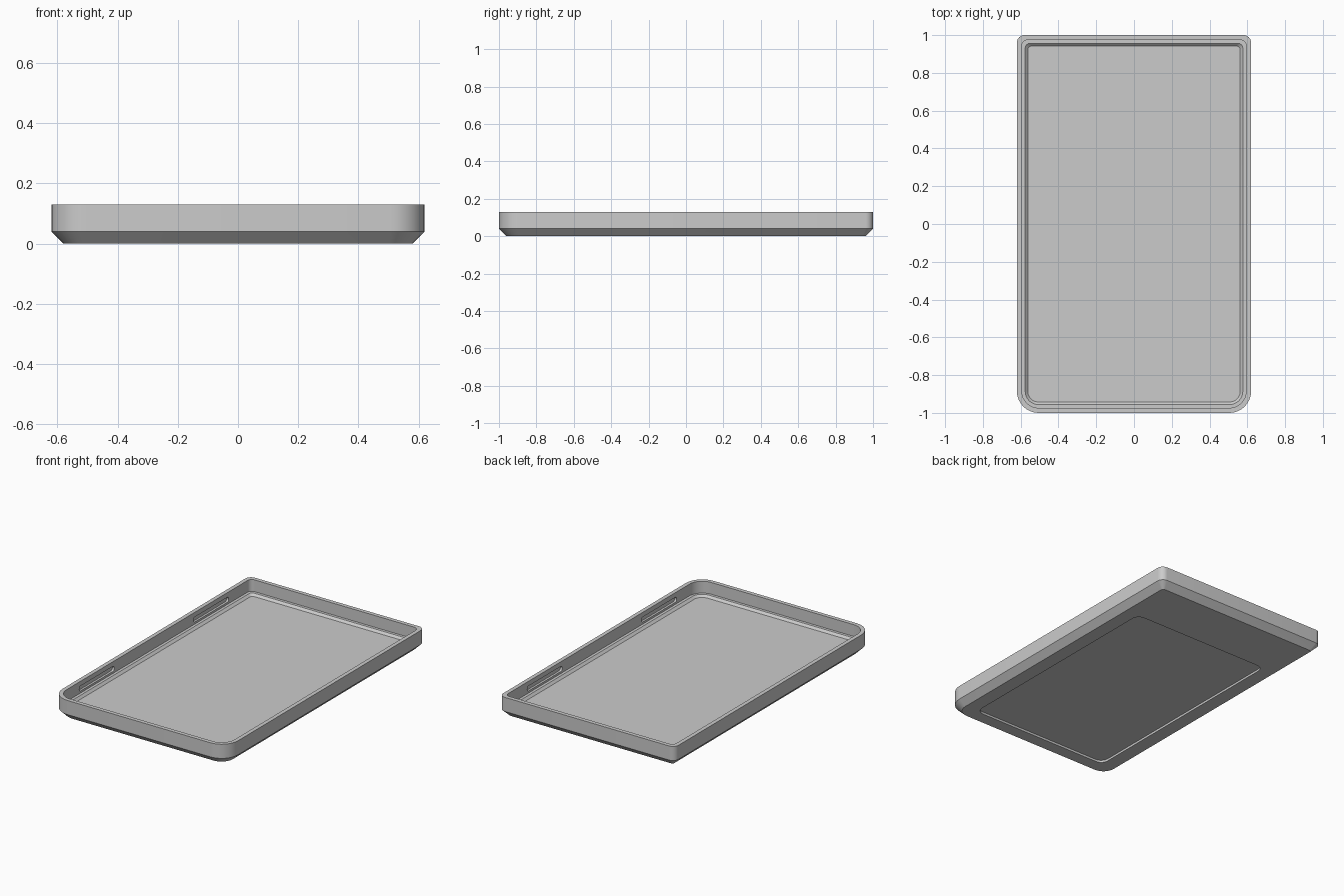
import bpy, bmesh, math

cube = bpy.data.objects.get("Cube")
if cube:
    bpy.data.objects.remove(cube, do_unlink=True)

grey = bpy.data.materials.new("plain_grey")
grey.use_nodes = True
colour = (0.6, 0.6, 0.6, 1)
grey.diffuse_color = colour
grey.node_tree.nodes["Principled BSDF"].inputs["Base Color"].default_value = colour


def rounded_rect(x0, x1, y0, y1, r_low, r_high, steps=8):
    """Counter-clockwise outline with separate low-y and high-y corner radii."""
    corners = ((x1 - r_low, y0 + r_low, r_low, -90), (x1 - r_high, y1 - r_high, r_high, 0),
               (x0 + r_high, y1 - r_high, r_high, 90), (x0 + r_low, y0 + r_low, r_low, 180))
    return [(cx + r * math.cos(math.radians(a + 90 * i / steps)),
             cy + r * math.sin(math.radians(a + 90 * i / steps)))
            for cx, cy, r, a in corners for i in range(steps + 1)]


def loft(name, loops):
    """Join equal-length loops of points in order and cap both ends."""
    bm = bmesh.new()
    rings = [[bm.verts.new(p) for p in loop] for loop in loops]
    for a, b in zip(rings, rings[1:]):
        for i in range(len(a)):
            j = (i + 1) % len(a)
            bm.faces.new((a[i], a[j], b[j], b[i]))
    bm.faces.new(rings[0])
    bm.faces.new(rings[-1])
    bmesh.ops.recalc_face_normals(bm, faces=bm.faces)
    mesh = bpy.data.meshes.new(name)
    bm.to_mesh(mesh)
    bm.free()
    mesh.materials.append(grey)
    obj = bpy.data.objects.new(name, mesh)
    bpy.context.collection.objects.link(obj)
    return obj


def tray_loop(inset, z, r_front, r_back):
    outline = rounded_rect(inset - 0.62, 0.62 - inset, inset - 1, 1 - inset, r_front, r_back)
    return [(x, y, z) for x, y in outline]


def panel_loop(z):
    return [(x, y, z) for x, y in rounded_rect(-0.49, 0.49, -0.88, 0.62, 0.05, 0.05)]


# Tray shell: underside recess, chamfer, outer wall, rim, inner wall, ledge, floor
tray = loft("tray_shell", [
    panel_loop(0.014), panel_loop(0),
    tray_loop(0.04, 0, 0.08, 0.015),
    tray_loop(0, 0.04, 0.115, 0.04),
    tray_loop(0, 0.13, 0.115, 0.04),
    tray_loop(0.026, 0.13, 0.09, 0.03),
    tray_loop(0.026, 0.055, 0.09, 0.03),
    tray_loop(0.044, 0.055, 0.07, 0.025),
    tray_loop(0.058, 0.041, 0.055, 0.02),
])

# Two shallow grooves in the inside of each long wall
bpy.context.view_layer.objects.active = tray
tray.select_set(True)
for side in (-1, 1):
    for y in (-0.577, 0.577):
        outline = rounded_rect(y - 0.177, y + 0.177, 0.068, 0.1, 0.014, 0.014, 4)
        cutter = loft("groove_cutter", [[(side * x, a, b) for a, b in outline] for x in (0.58, 0.608)])
        cutter.hide_render = True
        cut = tray.modifiers.new("groove", 'BOOLEAN')
        cut.object = cutter
        cut.operation = 'DIFFERENCE'
        cut.solver = 'EXACT'
        bpy.ops.object.modifier_apply(modifier=cut.name)
        bpy.data.objects.remove(cutter, do_unlink=True)

bpy.ops.object.shade_smooth_by_angle(angle=math.radians(30))
